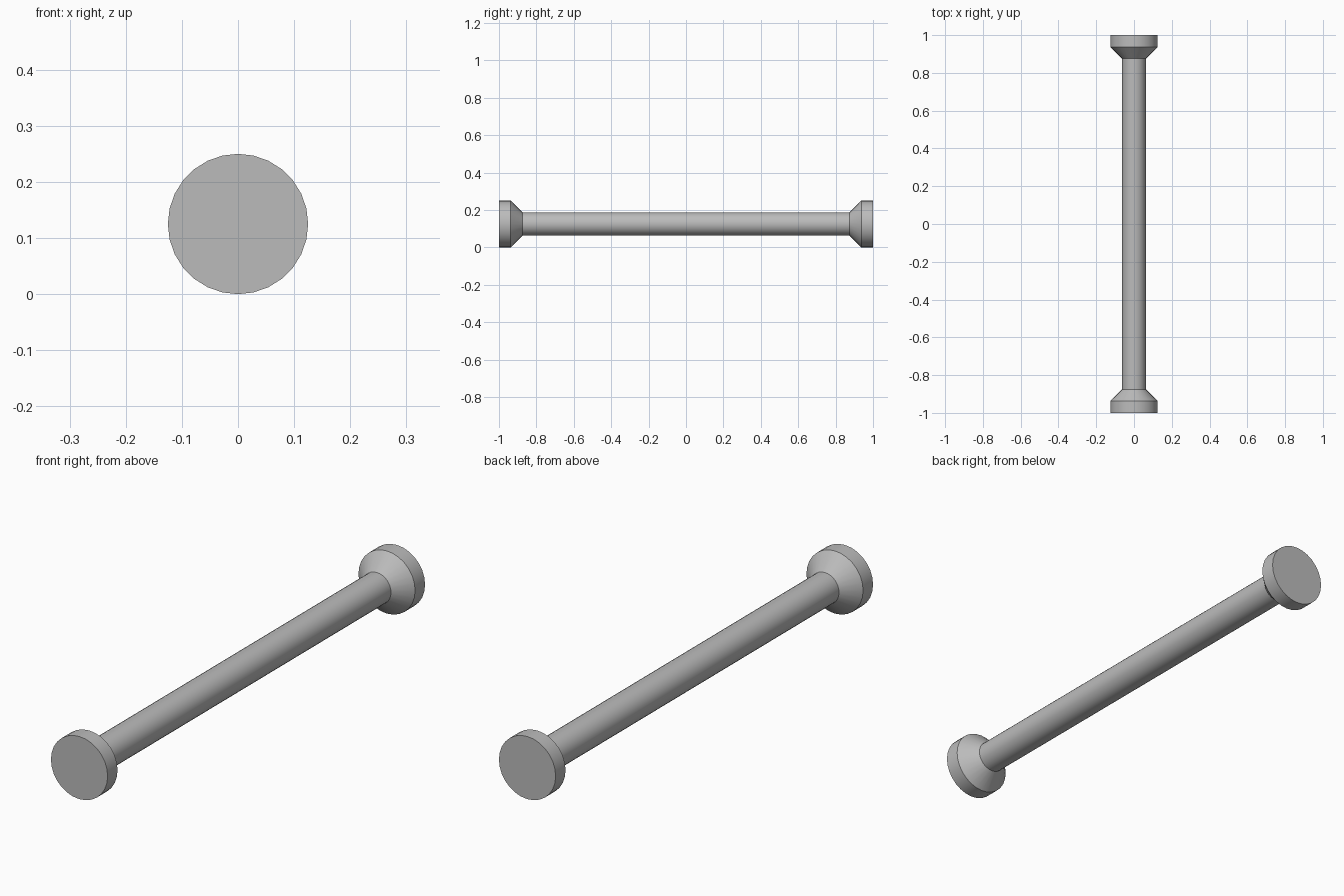
import bpy
import bmesh
from math import sin, cos, tau, radians

cube = bpy.data.objects.get("Cube")
if cube:
    bpy.data.objects.remove(cube)

SIDES = 28
R_HEAD, R_SHAFT = 0.125, 0.0625
END, RIM, NECK = 1.0, 0.9375, 0.875

grey = bpy.data.materials.new("plain grey")
grey.use_nodes = True
colour = (0.5, 0.5, 0.5, 1)
grey.diffuse_color = colour
grey.node_tree.nodes["Principled BSDF"].inputs["Base Color"].default_value = colour


def lathe_y(name, profile):
    """Turn (y, radius) points around the bar's long axis and cap both ends."""
    bm = bmesh.new()
    rings = [[bm.verts.new((r * sin(tau * i / SIDES), y, R_HEAD + r * cos(tau * i / SIDES)))
              for i in range(SIDES)] for y, r in profile]
    for a, b in zip(rings, rings[1:]):
        for i in range(SIDES):
            j = (i + 1) % SIDES
            bm.faces.new((a[i], a[j], b[j], b[i]))
    bm.faces.new(rings[0])
    bm.faces.new(rings[-1])
    bmesh.ops.recalc_face_normals(bm, faces=bm.faces)
    mesh = bpy.data.meshes.new(name)
    bm.to_mesh(mesh)
    bm.free()
    mesh.materials.append(grey)
    obj = bpy.data.objects.new(name, mesh)
    bpy.context.collection.objects.link(obj)
    bpy.ops.object.select_all(action="DESELECT")
    obj.select_set(True)
    bpy.context.view_layer.objects.active = obj
    bpy.ops.object.shade_smooth_by_angle(angle=radians(30))
    return obj


# One turned bar: flat disc, tapered neck, shaft, and the same again at the back
half = [(END, R_HEAD), (RIM, R_HEAD), (NECK, R_SHAFT)]
lathe_y("flanged_bar", [(-y, r) for y, r in half] + half[::-1])
